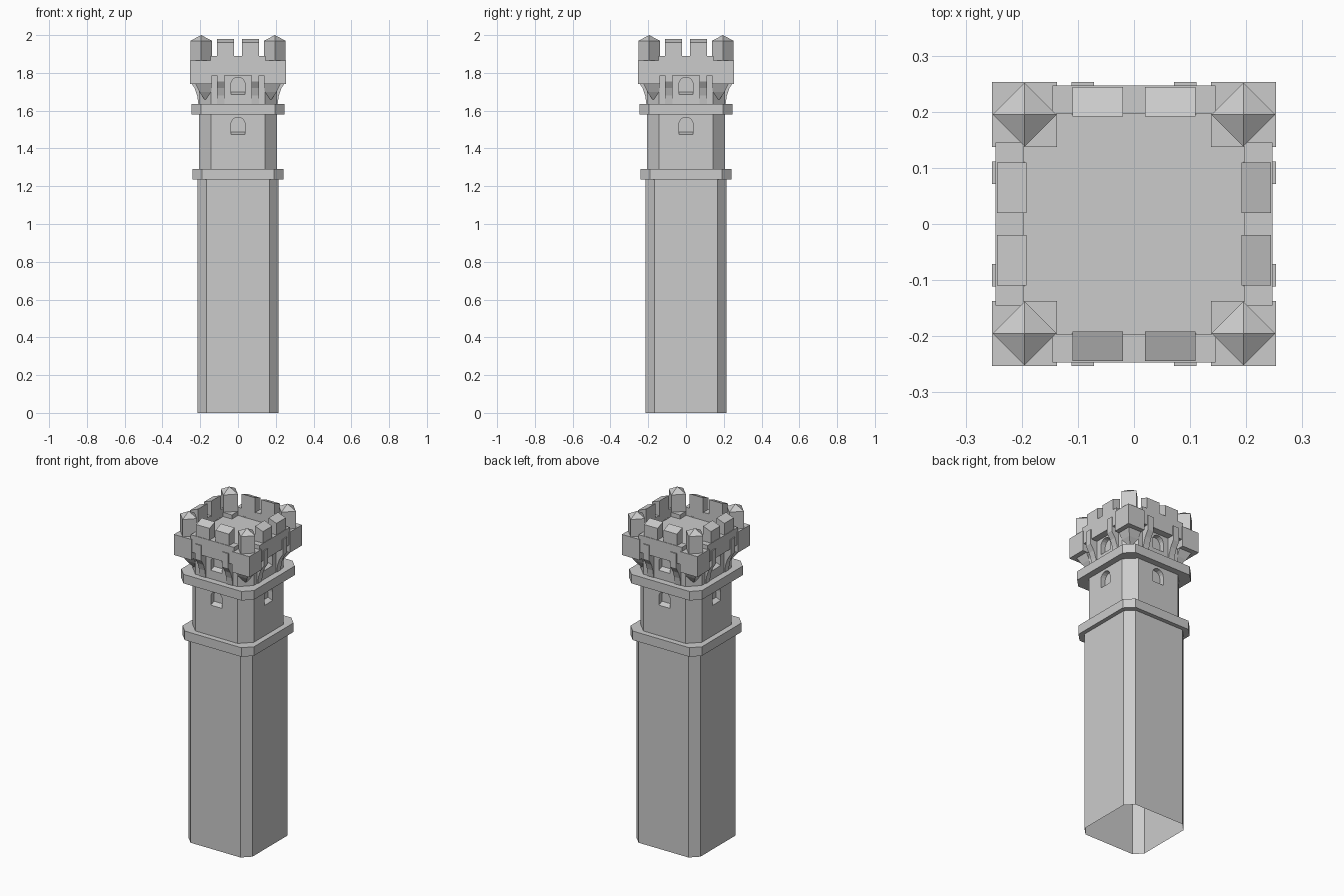
import bpy, bmesh, math
from mathutils import Matrix

if "Cube" in bpy.data.objects:
    bpy.data.objects.remove(bpy.data.objects["Cube"])


def finish(name, bm):
    bmesh.ops.recalc_face_normals(bm, faces=bm.faces)
    mesh = bpy.data.meshes.new(name)
    bm.to_mesh(mesh)
    bm.free()
    ob = bpy.data.objects.new(name, mesh)
    bpy.context.collection.objects.link(ob)
    return ob


def loft(bm, rings, bottom=True, top=True):
    """Skin a stack of equal-length point rings."""
    vs = [[bm.verts.new(p) for p in r] for r in rings]
    n = len(vs[0])
    for a, b in zip(vs, vs[1:]):
        for i in range(n):
            j = (i + 1) % n
            bm.faces.new((a[i], a[j], b[j], b[i]))
    if bottom:
        bm.faces.new(vs[0])
    if top:
        bm.faces.new(vs[-1])


def octagon(h, c, z):
    """Square of half width h with corners cut by c."""
    k = h - c
    return [(h, -k, z), (h, k, z), (k, h, z), (-k, h, z),
            (-h, k, z), (-h, -k, z), (-k, -h, z), (k, -h, z)]


def rect(x0, x1, y0, y1, z):
    return [(x0, y0, z), (x1, y0, z), (x1, y1, z), (x0, y1, z)]


def prism(name, h, c, z0, z1, bottom=True):
    bm = bmesh.new()
    loft(bm, [octagon(h, c, z0), octagon(h, c, z1)], bottom)
    return finish(name, bm)


def around(name, build):
    """Build a front part, repeated on all four sides."""
    bm = bmesh.new()
    for i in range(4):
        part = bmesh.new()
        build(part)
        part.transform(Matrix.Rotation(i * math.pi / 2, 4, 'Z'))
        tmp = bpy.data.meshes.new("tmp")
        part.to_mesh(tmp)
        part.free()
        bm.from_mesh(tmp)
        bpy.data.meshes.remove(tmp)
    return finish(name, bm)


# Shaft (open underneath), upper body and the two string courses
prism("shaft", 0.215, 0.047, 0, 1.25, bottom=False)
body = prism("upper_body", 0.206, 0.064, 1.26, 1.84)
prism("lower_band", 0.24, 0.05, 1.235, 1.29)
prism("upper_band", 0.245, 0.05, 1.58, 1.635)


# Arched window recesses with sloping sills
def windows(part):
    for z in (1.475, 1.687):
        arch = [(0.038 * math.cos(a), z + 0.052 + 0.038 * math.sin(a))
                for a in [math.pi * i / 8 for i in range(9)]]
        outer = [(x, -0.235, p) for x, p in [(-0.038, z - 0.012), (0.038, z - 0.012)] + arch]
        inner = [(x, -0.176, p) for x, p in [(-0.038, z + 0.012), (0.038, z + 0.012)] + arch]
        loft(part, [outer, inner])


cutter = around("window_cutter", windows)
cutter.hide_render = True
cutter.hide_viewport = True
mod = body.modifiers.new("windows", 'BOOLEAN')
mod.operation = 'DIFFERENCE'
mod.solver = 'EXACT'
mod.object = cutter


# Parapet walls
def parapet(part):
    loft(part, [rect(-0.145, 0.145, -0.247, -0.196, z) for z in (1.785, 1.89)])


around("parapet", parapet)


# Merlons, tops sloping outwards
def merlons(part):
    for x in (-0.065, 0.065):
        top = [(a, b, 1.96 if b < -0.22 else 1.98)
               for a, b, _ in rect(x - 0.045, x + 0.045, -0.244, -0.192, 0)]
        loft(part, [rect(x - 0.045, x + 0.045, -0.244, -0.192, 1.885), top])


around("merlons", merlons)


# Curved brackets under the parapet
def brackets(part):
    profile = [(-0.195, 1.63), (-0.21, 1.635), (-0.216, 1.68), (-0.23, 1.72),
               (-0.253, 1.755), (-0.253, 1.845), (-0.195, 1.845)]
    for x in (-0.091, 0.091):
        loft(part, [[(x + d, y, z) for y, z in profile] for d in (-0.02, 0.02)])


around("brackets", brackets)


# Corner blocks with tapered corbels
def corners(part):
    loft(part, [rect(0.137, 0.253, -0.253, -0.137, z) for z in (1.74, 1.865)])
    loft(part, [rect(0.14, 0.178, -0.178, -0.14, 1.66),
                rect(0.14, 0.205, -0.205, -0.14, 1.70),
                rect(0.14, 0.225, -0.225, -0.14, 1.742)])


around("corner_blocks", corners)


# Diamond pinnacles with pyramid caps
def pinnacles(part):
    c, r = 0.195, 0.057
    ring = [[(c + r, -c, z), (c, -c + r, z), (c - r, -c, z), (c, -c - r, z)]
            for z in (1.86, 1.97)]
    loft(part, ring, top=False)
    tip = part.verts.new((c, -c, 2.0))
    part.verts.ensure_lookup_table()
    for i in range(4):
        part.faces.new((part.verts[4 + i], part.verts[4 + (i + 1) % 4], tip))


around("pinnacles", pinnacles)
